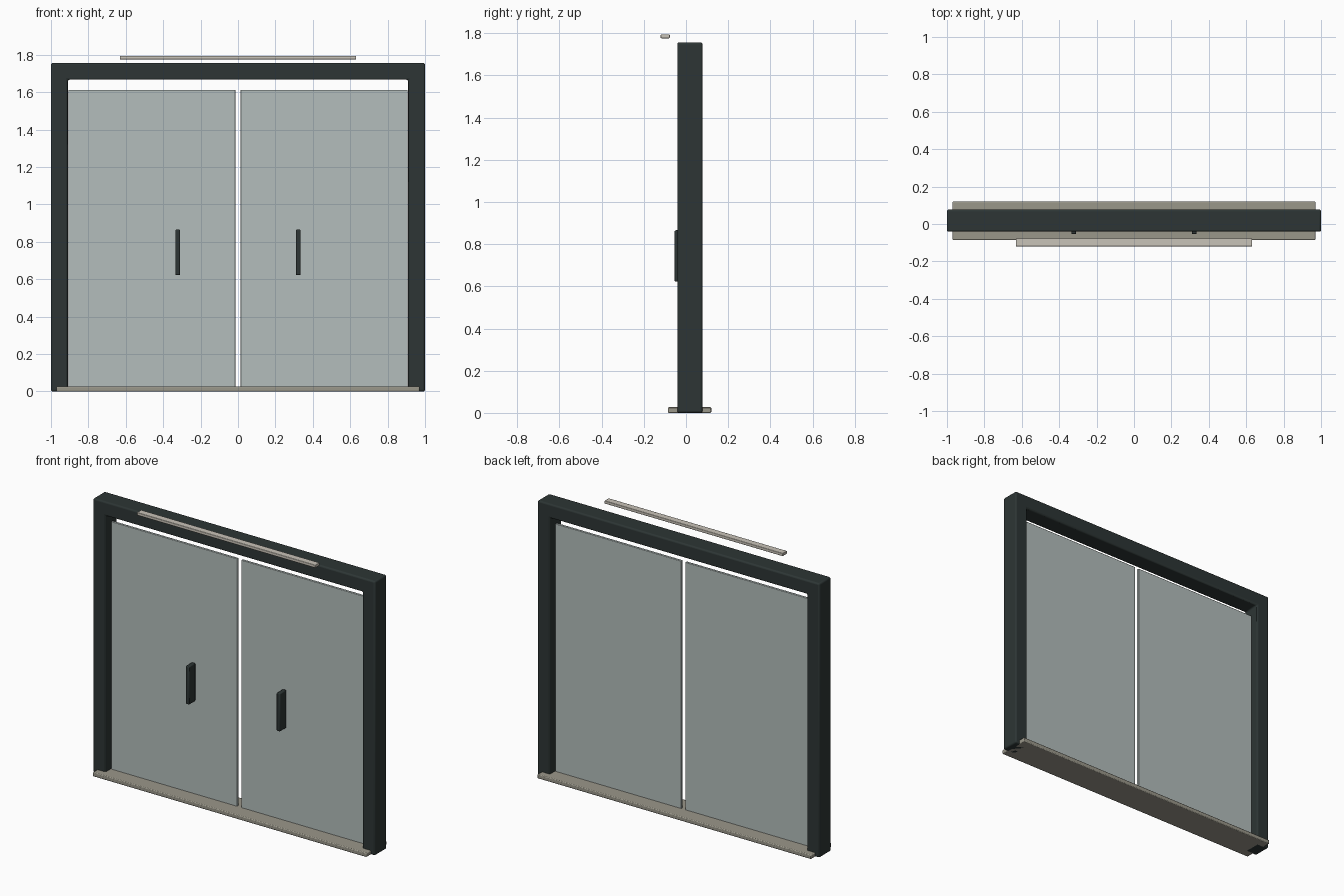
import bpy, bmesh

if "Cube" in bpy.data.objects:
    bpy.data.objects.remove(bpy.data.objects["Cube"])


def material(name, rgb):
    m = bpy.data.materials.new(name)
    m.diffuse_color = (*rgb, 1)
    m.use_nodes = True
    m.node_tree.nodes["Principled BSDF"].inputs["Base Color"].default_value = m.diffuse_color
    return m


DARK = material("dark frame", (0.026, 0.036, 0.035))
GLASS = material("grey green glass", (0.456, 0.515, 0.503))
STONE = material("sill grey", (0.323, 0.309, 0.254))
PALE = material("pale strip", (0.584, 0.546, 0.479))


def finish(name, bm, mat, bevel, segments):
    bmesh.ops.recalc_face_normals(bm, faces=bm.faces)
    mesh = bpy.data.meshes.new(name)
    bm.to_mesh(mesh)
    bm.free()
    mesh.materials.append(mat)
    ob = bpy.data.objects.new(name, mesh)
    bpy.context.collection.objects.link(ob)
    mod = ob.modifiers.new("soft edges", "BEVEL")
    mod.width, mod.segments = bevel, segments
    bpy.ops.object.select_all(action="DESELECT")
    ob.select_set(True)
    bpy.context.view_layer.objects.active = ob
    bpy.ops.object.shade_smooth_by_angle(angle=0.6)
    return ob


def extrude_y(name, profile, y0, y1, mat, bevel, segments=2):
    """Extrude an x-z outline from y0 to y1."""
    bm = bmesh.new()
    face = bm.faces.new([bm.verts.new((x, y0, z)) for x, z in profile])
    new = bmesh.ops.extrude_face_region(bm, geom=[face])["geom"]
    verts = [v for v in new if isinstance(v, bmesh.types.BMVert)]
    bmesh.ops.translate(bm, verts=verts, vec=(0, y1 - y0, 0))
    return finish(name, bm, mat, bevel, segments)


def box(name, x0, x1, y0, y1, z0, z1, mat, bevel, segments=2):
    outline = [(x0, z0), (x1, z0), (x1, z1), (x0, z1)]
    return extrude_y(name, outline, y0, y1, mat, bevel, segments)


# Door surround: two jambs and a header in one piece
surround = [(-1, 0), (-0.91, 0), (-0.91, 1.667), (0.91, 1.667),
            (0.91, 0), (1, 0), (1, 1.757), (-1, 1.757)]
extrude_y("door_surround", surround, -0.041, 0.078, DARK, 0.01, 3)

# Sill underneath and floating strip above the header
box("sill", -0.97, 0.97, -0.086, 0.12, 0, 0.027, STONE, 0.005)
box("top_strip", -0.632, 0.632, -0.12, -0.077, 1.776, 1.795, PALE, 0.003)

# Glass leaves and pull handles
for side, s in (("left", -1), ("right", 1)):
    xs = sorted((s * 0.014, s * 0.907))
    box(side + "_glass_leaf", *xs, 0.011, 0.027, 0.02, 1.613, GLASS, 0.003)
    c = s * 0.322
    box(side + "_handle", c - 0.013, c + 0.013, -0.054, 0.013, 0.622, 0.866, DARK, 0.006)
